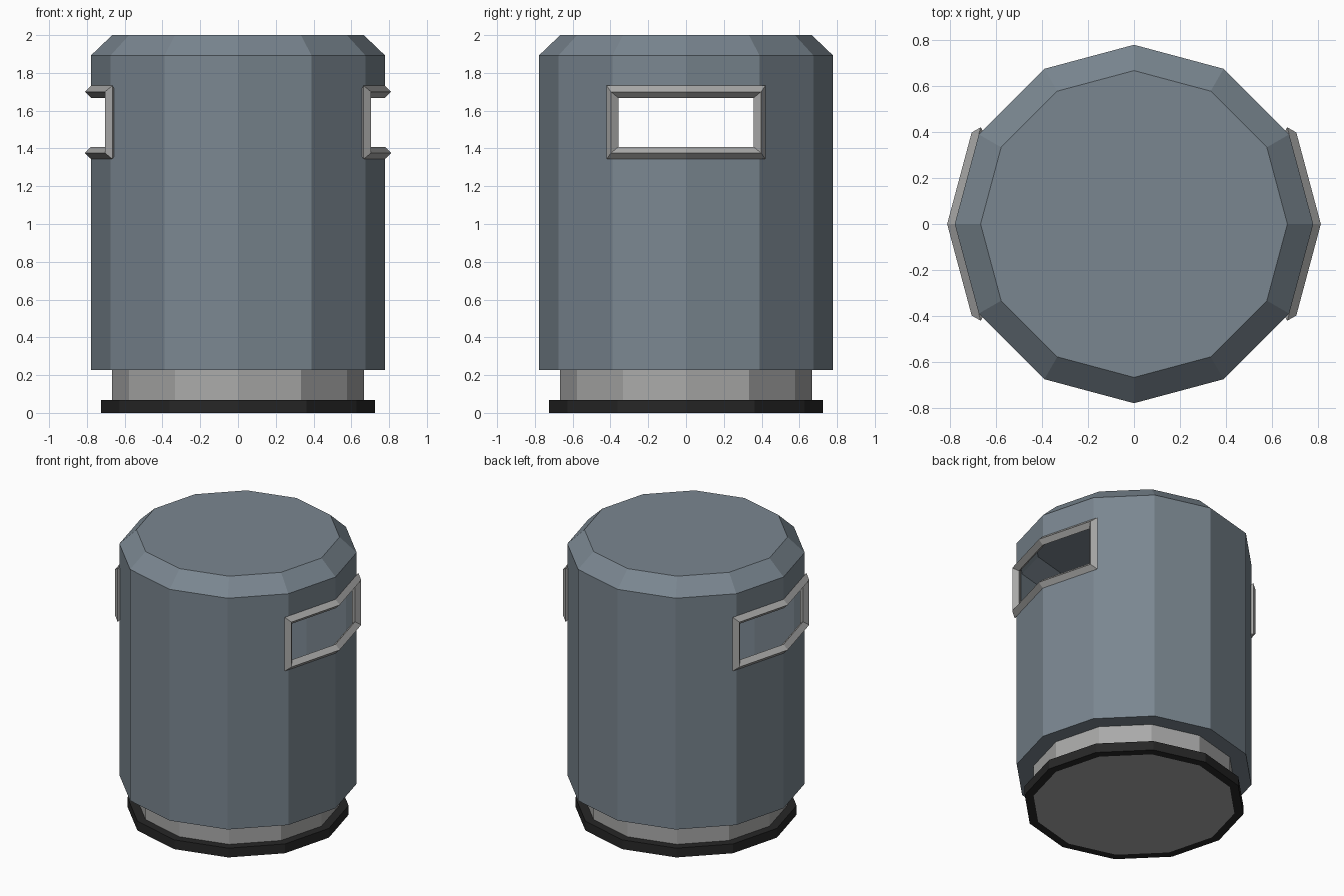
import bpy, bmesh, math
from mathutils import Vector

if "Cube" in bpy.data.objects:
    bpy.data.objects.remove(bpy.data.objects["Cube"])

SIDES = 12
R_BODY = 0.778
WIN_LOW, WIN_HIGH = 1.376, 1.70   # window cut-out heights
BAR = 0.032                       # half width of the frame bars


def material(name, rgb):
    m = bpy.data.materials.new(name)
    m.diffuse_color = (*rgb, 1)
    m.use_nodes = True
    m.node_tree.nodes["Principled BSDF"].inputs["Base Color"].default_value = m.diffuse_color
    return m


blue_grey = material("blue grey paint", (0.195, 0.24, 0.28))
metal = material("grey metal", (0.40, 0.40, 0.395))
rubber = material("black rubber", (0.02, 0.02, 0.02))


def finish(bm, name, mat, fix_normals=True):
    if fix_normals:
        bmesh.ops.recalc_face_normals(bm, faces=bm.faces)
    mesh = bpy.data.meshes.new(name)
    bm.to_mesh(mesh)
    bm.free()
    mesh.materials.append(mat)
    ob = bpy.data.objects.new(name, mesh)
    bpy.context.collection.objects.link(ob)
    return ob


def lathe(name, profile, mat, cap_low=False, cap_high=False, skip=None):
    """Turn (radius, z) points, listed bottom to top, into a 12-sided shell."""
    bm = bmesh.new()
    rings = []
    for r, z in profile:
        angles = [2 * math.pi * i / SIDES for i in range(SIDES)]
        rings.append([bm.verts.new((r * math.cos(a), r * math.sin(a), z)) for a in angles])
    for row, (a, b) in enumerate(zip(rings, rings[1:])):
        for i in range(SIDES):
            j = (i + 1) % SIDES
            if not (skip and skip(row, i)):
                bm.faces.new((a[i], a[j], b[j], b[i]))
    if cap_low:
        bm.faces.new(rings[0][::-1])
    if cap_high:
        bm.faces.new(rings[-1])
    return finish(bm, name, mat, False)


# Body: hollow shell with a chamfered top and a window on each side
lathe("body",
      [(R_BODY, 0.226), (R_BODY, WIN_LOW), (R_BODY, WIN_HIGH), (R_BODY, 1.893), (0.666, 2.0)],
      blue_grey, cap_low=True, cap_high=True,
      skip=lambda row, i: row == 1 and i in (0, 5, 6, 11))

# Neck between body and base, its underside is flush with the ground
lathe("neck", [(0.666, 0.0), (0.666, 0.226)], metal, cap_low=True)

# Base ring around the neck
lathe("base_ring", [(0.666, 0.0), (0.725, 0.0), (0.725, 0.067), (0.666, 0.067)], rubber)


def window_frame(name, side):
    """Diamond-section bar that follows the folded window outline."""
    bm = bmesh.new()
    loops = []
    tilt = math.radians(15)
    path = [(-1, -1), (0, -1), (1, -1), (1, 1), (0, 1), (-1, 1)]   # (y side, z side)
    for sy, sz in path:
        a = math.radians(30) * sy
        p = Vector((R_BODY * math.cos(a), R_BODY * math.sin(a), WIN_HIGH if sz > 0 else WIN_LOW))
        if sy:
            normal = Vector((math.cos(tilt), sy * math.sin(tilt), 0))
            out = Vector((-math.sin(tilt), sy * math.cos(tilt), sz))
        else:
            normal = Vector((1 / math.cos(tilt), 0, 0))
            out = Vector((0, 0, sz))
        ring = []
        for d in (out, normal, -out, -normal):
            q = p + d * BAR
            ring.append(bm.verts.new((q.x * side, q.y, q.z)))
        loops.append(ring)
    for k, a in enumerate(loops):
        b = loops[(k + 1) % len(loops)]
        for i in range(4):
            j = (i + 1) % 4
            bm.faces.new((a[i], a[j], b[j], b[i]))
    finish(bm, name, metal)


window_frame("right_window_frame", 1)
window_frame("left_window_frame", -1)
